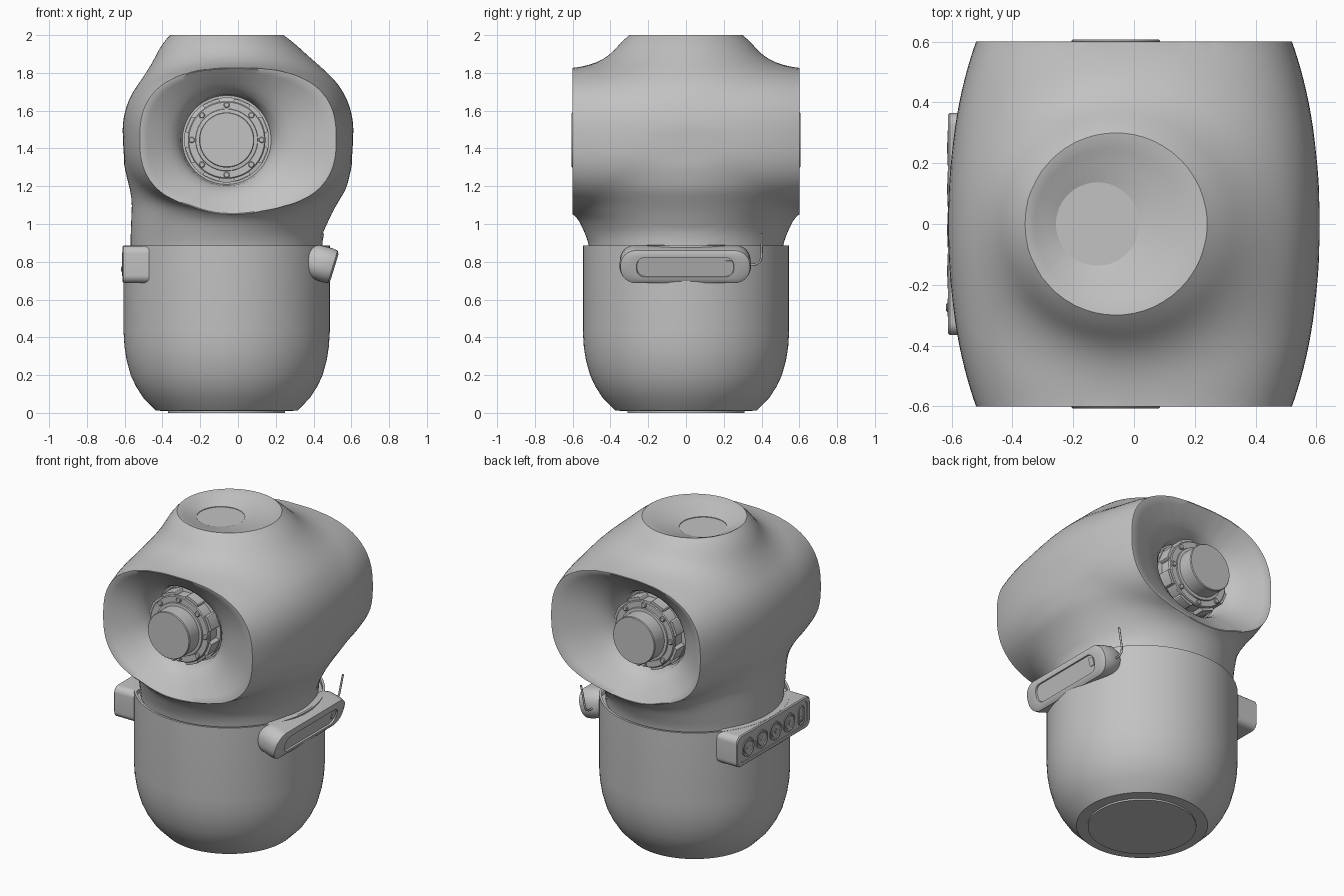
import bpy, bmesh, math
from mathutils import Vector, Matrix

cube = bpy.data.objects.get("Cube")
if cube:
    bpy.data.objects.remove(cube)

grey = bpy.data.materials.new("plain_grey")
grey.use_nodes = True
grey.diffuse_color = (0.54, 0.54, 0.54, 1)
grey.node_tree.nodes["Principled BSDF"].inputs["Base Color"].default_value = (0.54, 0.54, 0.54, 1)

AXIS = -0.06                      # x of the main vertical axis
MID = 1.445                       # height of the side openings


def finish(name, bm, angle=30):
    bmesh.ops.recalc_face_normals(bm, faces=bm.faces)
    mesh = bpy.data.meshes.new(name)
    bm.to_mesh(mesh)
    bm.free()
    mesh.materials.append(grey)
    obj = bpy.data.objects.new(name, mesh)
    bpy.context.collection.objects.link(obj)
    bpy.ops.object.select_all(action='DESELECT')
    obj.select_set(True)
    bpy.context.view_layer.objects.active = obj
    bpy.ops.object.shade_smooth_by_angle(angle=math.radians(angle))


def loft(bm, rings, matrix=Matrix()):
    """Skin a list of equal point rings and cap both ends."""
    rows = [[bm.verts.new(matrix @ Vector(p)) for p in ring] for ring in rings]
    n = len(rows[0])
    for a, b in zip(rows, rows[1:]):
        for i in range(n):
            j = (i + 1) % n
            bm.faces.new((a[i], a[j], b[j], b[i]))
    bm.faces.new(rows[0])
    bm.faces.new(rows[-1])


def circle(r, z, n):
    return [(r * math.cos(2 * math.pi * i / n), r * math.sin(2 * math.pi * i / n), z)
            for i in range(n)]


def lathe(bm, profile, matrix=Matrix(), n=64):
    loft(bm, [circle(r, z, n) for r, z in profile], matrix)


def rounded(w, h, r, z, n=8):
    """Rounded rectangle with half sizes w, h and corner radius r."""
    pts = []
    for k, (sx, sy) in enumerate(((1, 1), (-1, 1), (-1, -1), (1, -1))):
        for i in range(n + 1):
            a = math.pi / 2 * (k + i / n)
            pts.append((sx * (w - r) + r * math.cos(a), sy * (h - r) + r * math.sin(a), z))
    return pts


def frame(origin, u, v):
    """Matrix with local x = u, local y = v, local z = outward."""
    u, v = Vector(u).normalized(), Vector(v).normalized()
    m = Matrix((u, v, u.cross(v))).transposed().to_4x4()
    m.translation = origin
    return m


# Base cup with a thin raised lip
bm = bmesh.new()
lathe(bm, [(0.31, 0), (0.31, 0.01), (0.375, 0.012), (0.44, 0.078),
           (0.48, 0.14), (0.508, 0.2), (0.53, 0.28), (0.541, 0.35), (0.546, 0.43),
           (0.546, 0.885), (0.532, 0.885), (0.532, 0.86)],
      Matrix.Translation((AXIS, 0, 0)), 96)
finish("base_cup", bm)


# Head: cross barrel, neck and top cone blended into one skin
def blend(a, b, k):
    h = max(k - abs(a - b), 0) / k
    return min(a, b) - h * h * k / 4


def clamp(t):
    return min(max(t, 0), 1)


def head_field(p):
    s = abs(p.y / 0.6) ** 2.4
    a, b = 0.608 - 0.088 * s, 0.375 + 0.045 * max(1 - s, 0)
    power = 2.6
    if a <= 0:
        return 1
    barrel = ((abs(p.x) / a) ** power + (abs(p.z - 1.45) / b) ** power) ** (1 / power) - 1
    # the cone flares downwards and drifts to the middle
    flare = 0.3 + 0.24 * (1 - math.exp((p.z - 2) * 5))
    lean = AXIS * clamp((p.z - 1.75) / 0.25)
    cone = max((math.hypot(p.x - lean, p.y) - flare) * 0.65, 1.55 - p.z)
    # the neck widens upwards, mostly front to back, and drifts to the middle
    t = clamp((p.z - 0.95) / 0.24)
    wide = 0.508 + 0.05 * t
    deep = 0.512 + 0.078 * clamp((p.z - 0.87) / 0.19) ** 1.4
    neck = math.hypot(p.x - AXIS * (1 - t), p.y * wide / deep) - wide
    return blend(blend(barrel * 0.45, cone, 0.09), max(neck, p.z - 1.28), 0.08)


bm = bmesh.new()
bmesh.ops.create_uvsphere(bm, u_segments=112, v_segments=80, radius=1,
                          matrix=Matrix.Rotation(math.pi / 2, 4, 'X'))
centre = Vector((0, 0, 1.45))
for v in bm.verts:
    d = v.co.normalized()
    lo, hi = 0.0, 1.3
    for _ in range(24):
        t = (lo + hi) / 2
        if head_field(centre + d * t) < 0:
            lo = t
        else:
            hi = t
    v.co = centre + d * lo


def trim(bm, axis, value, sign):
    """Cut the skin at a plane and return the open rim."""
    normal, point = Vector((0, 0, 0)), Vector((0, 0, 0))
    normal[axis], point[axis] = sign, value
    bmesh.ops.bisect_plane(bm, geom=bm.verts[:] + bm.edges[:] + bm.faces[:], dist=1e-5,
                           plane_co=point, plane_no=normal, clear_outer=True)
    return [e for e in bm.edges if e.is_boundary
            and all(abs(v.co[axis] - value) < 1e-4 for v in e.verts)]


def hollow(bm, edges, axis, target, radius, steps):
    """Extrude a rim inward, moving it step by step onto a circle."""
    for t, depth in steps:
        new = bmesh.ops.extrude_edge_only(bm, edges=edges)["geom"]
        edges = [g for g in new if isinstance(g, bmesh.types.BMEdge)]
        for v in {v for e in edges for v in e.verts}:
            d = v.co - target
            d[axis] = 0
            goal = target + d.normalized() * radius
            v.co = v.co.lerp(goal, t)
            v.co[axis] = depth
    bmesh.ops.edgeloop_fill(bm, edges=edges)


bmesh.ops.edgeloop_fill(bm, edges=trim(bm, 2, 0.855, -1))
top = trim(bm, 2, 2.0, 1)
hollow(bm, top, 2, Vector((-0.12, 0, 0)), 0.137,
       [(0.02, 2.0), (0.3, 1.982), (0.5, 1.966), (1, 1.948), (0, 1.944)])
for s in (-1, 1):
    rim = trim(bm, 1, s * 0.6, s)
    hollow(bm, rim, 1, Vector((AXIS, 0, MID)), 0.235,
           [(0.03, s * 0.6), (0.15, s * 0.582), (0.2, s * 0.56), (0.28, s * 0.535),
            (0.35, s * 0.51), (0.5, s * 0.48), (0.7, s * 0.44), (1, s * 0.38)])
finish("head_shell", bm, 35)

# Stepped hubs inside both openings, with bolts and rim lugs
for s, side in ((-1, "front"), (1, "back")):
    m = frame((AXIS, s * 0.34, MID), (-s, 0, 0), (0, 0, 1))
    bm = bmesh.new()
    lathe(bm, [(0.225, 0), (0.225, 0.07), (0.2, 0.075), (0.2, 0.135), (0.205, 0.14),
               (0.205, 0.155), (0.2, 0.16), (0.165, 0.16), (0.163, 0.168), (0.146, 0.17),
               (0.146, 0.262), (0.142, 0.267)], m)
    for i in range(8):
        turn = m @ Matrix.Rotation(i * math.pi / 4, 4, 'Z')
        lathe(bm, [(0.016, 0.14), (0.016, 0.168), (0.012, 0.172)],
              turn @ Matrix.Translation((0.185, 0, 0)), 12)
        lug = turn @ Matrix.Rotation(math.pi / 8, 4, 'Z') @ Matrix.Translation((0.198, 0, 0))
        loft(bm, [rounded(0.022, 0.045, 0.01, z, 3) for z in (0.06, 0.15)], lug)
    finish(side + "_hub", bm)

# Side handle with a recessed slot, leaning outwards at the top
tilt = math.radians(17)
m = frame((0.512, -0.004, 0.774), (0, 1, 0), (math.sin(tilt), 0, math.cos(tilt)))
bm = bmesh.new()
loft(bm, [rounded(0.325, 0.07, 0.065, -0.15), rounded(0.345, 0.09, 0.08, -0.11),
          rounded(0.348, 0.094, 0.085, -0.04), rounded(0.342, 0.09, 0.08, -0.01),
          rounded(0.32, 0.072, 0.065, 0), rounded(0.258, 0.054, 0.045, 0),
          rounded(0.255, 0.052, 0.043, -0.01)],
     m @ Matrix.Translation((0, -0.004, 0)))
loft(bm, [rounded(0.018, 0.025, 0.004, z, 2) for z in (-0.014, -0.004)],
     m @ Matrix.Translation((0.23, 0.005, 0)))
finish("side_handle", bm, 40)

# Thin aerial at the rear end of the handle
curve = bpy.data.curves.new("aerial", 'CURVE')
curve.dimensions = '3D'
curve.bevel_depth = 0.006
curve.use_fill_caps = True
spline = curve.splines.new('POLY')
path = [(0.42, 0.33, 0.785), (0.42, 0.37, 0.787), (0.422, 0.392, 0.8),
        (0.426, 0.4, 0.825), (0.45, 0.403, 0.95)]
spline.points.add(len(path) - 1)
for point, co in zip(spline.points, path):
    point.co = (*co, 1)
curve.materials.append(grey)
bpy.context.collection.objects.link(bpy.data.objects.new("aerial", curve))

# Control box on the other side, with a framed panel
m = frame((-0.612, 0, 0.786), (0, -1, 0), (0, 0, 1))
bm = bmesh.new()
loft(bm, [rounded(0.365, 0.098, 0.04, -0.142), rounded(0.365, 0.098, 0.04, -0.006),
          rounded(0.359, 0.092, 0.037, 0), rounded(0.335, 0.075, 0.03, 0),
          rounded(0.333, 0.073, 0.029, -0.004)], m)
finish("control_box", bm)

# Round buttons and a pill switch
bm = bmesh.new()
for u in (-0.25, -0.115, 0.02, 0.155):
    at = m @ Matrix.Translation((u, 0, -0.004))
    lathe(bm, [(0.058, 0), (0.058, 0.005), (0.049, 0.006), (0.047, 0.001), (0.039, 0.001),
               (0.037, 0.005)], at, 32)
    for w, h in ((0.018, 0.004), (0.004, 0.018)):
        loft(bm, [rounded(w, h, 0.002, z, 2) for z in (0.004, 0.007)], at)
loft(bm, [rounded(w, h, w * 0.99, z) for w, h, z in
          ((0.03, 0.062, 0), (0.03, 0.062, 0.006), (0.022, 0.054, 0.006), (0.022, 0.054, 0.001))],
     m @ Matrix.Translation((0.275, 0, -0.004)))
lathe(bm, [(0.015, 0), (0.015, 0.007), (0.01, 0.011)],
      m @ Matrix.Translation((0.275, -0.025, -0.004)), 16)
finish("control_buttons", bm)
